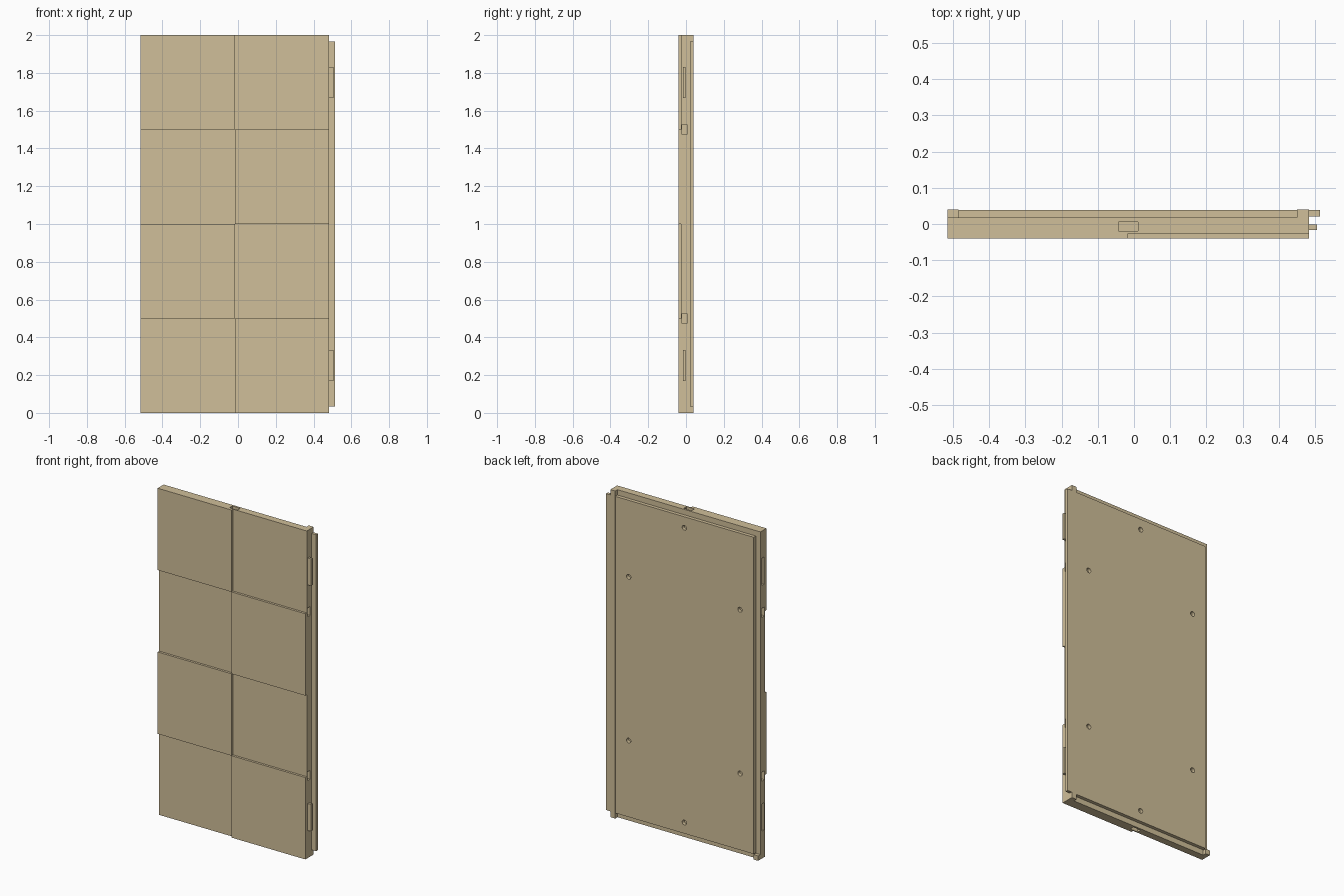
import bpy, math

if "Cube" in bpy.data.objects:
    bpy.data.objects.remove(bpy.data.objects["Cube"])

tan = bpy.data.materials.new("tan_board")
tan.diffuse_color = (0.63, 0.52, 0.32, 1)
tan.use_nodes = True
tan.node_tree.nodes["Principled BSDF"].inputs["Base Color"].default_value = tan.diffuse_color

XL, XR, XM = -0.515, 0.483, -0.016      # panel sides and centre seam
FRONT, STEP, MID, BACK = -0.04, -0.026, 0.018, 0.04


def box(name, x, y, z):
    """Box from three (min, max) ranges."""
    bpy.ops.mesh.primitive_cube_add(size=1, location=[sum(r) / 2 for r in (x, y, z)])
    ob = bpy.context.object
    ob.name = name
    ob.scale = [r[1] - r[0] for r in (x, y, z)]
    bpy.ops.object.transform_apply(location=True, rotation=False, scale=True)
    ob.data.materials.append(tan)
    return ob


def cut(target, cutters):
    for c in cutters:
        mod = target.modifiers.new("cut", 'BOOLEAN')
        mod.operation, mod.solver, mod.object = 'DIFFERENCE', 'EXACT', c
        bpy.context.view_layer.objects.active = target
        bpy.ops.object.modifier_apply(modifier=mod.name)
        bpy.data.objects.remove(c, do_unlink=True)


# Core slab with dowel sockets on all edges and clip slots on the left edge
core = box("core_slab", (XL, XR), (STEP, MID), (0, 2))
sockets = []
for z in (0.5, 1.5):
    for x in (XL, XR):
        sockets.append(box("socket_cutter", (x - 0.03, x + 0.03), (-0.02, 0.006), (z - 0.027, z + 0.027)))
for z in (0, 2):
    sockets.append(box("socket_cutter", (XM - 0.027, XM + 0.027), (-0.02, 0.006), (z - 0.03, z + 0.03)))
for z in (0.25, 1.75):
    sockets.append(box("slot_cutter", (XL - 0.03, XL + 0.025), (-0.019, 0.0), (z - 0.083, z + 0.083)))
cut(core, sockets)

# Raised front tiles in a checker pattern
for row in range(4):
    x = (XM, XR) if row % 2 == 0 else (XL, XM)
    box("raised_tile", x, (FRONT, STEP), (row * 0.5, row * 0.5 + 0.5))

# Back board, set in from the edges, with six screw holes
board = box("back_board", (-0.485, 0.45), (MID, BACK - 0.001), (0.033, 1.967))
holes = []
spots = [(XM, 0.1), (XM, 1.9)] + [(XM + s * 0.376, z) for s in (-1, 1) for z in (0.5, 1.5)]
for x, z in spots:
    bpy.ops.mesh.primitive_cylinder_add(vertices=16, radius=0.015, depth=0.1,
                                        location=(x, 0.03, z), rotation=(math.pi / 2, 0, 0))
    holes.append(bpy.context.object)
cut(board, holes)

# Back rail on the right and corner block at bottom left
box("back_rail", (0.45, XR), (MID, BACK), (0, 2))
box("corner_block", (XL, -0.485), (MID, BACK), (0, 0.03))

# Right edge tongue and clips
box("tongue", (XR, 0.513), (0.021, 0.039), (0.035, 1.967))
for z in (0.25, 1.75):
    box("edge_clip", (XR, 0.505), (-0.017, -0.002), (z - 0.082, z + 0.082))
